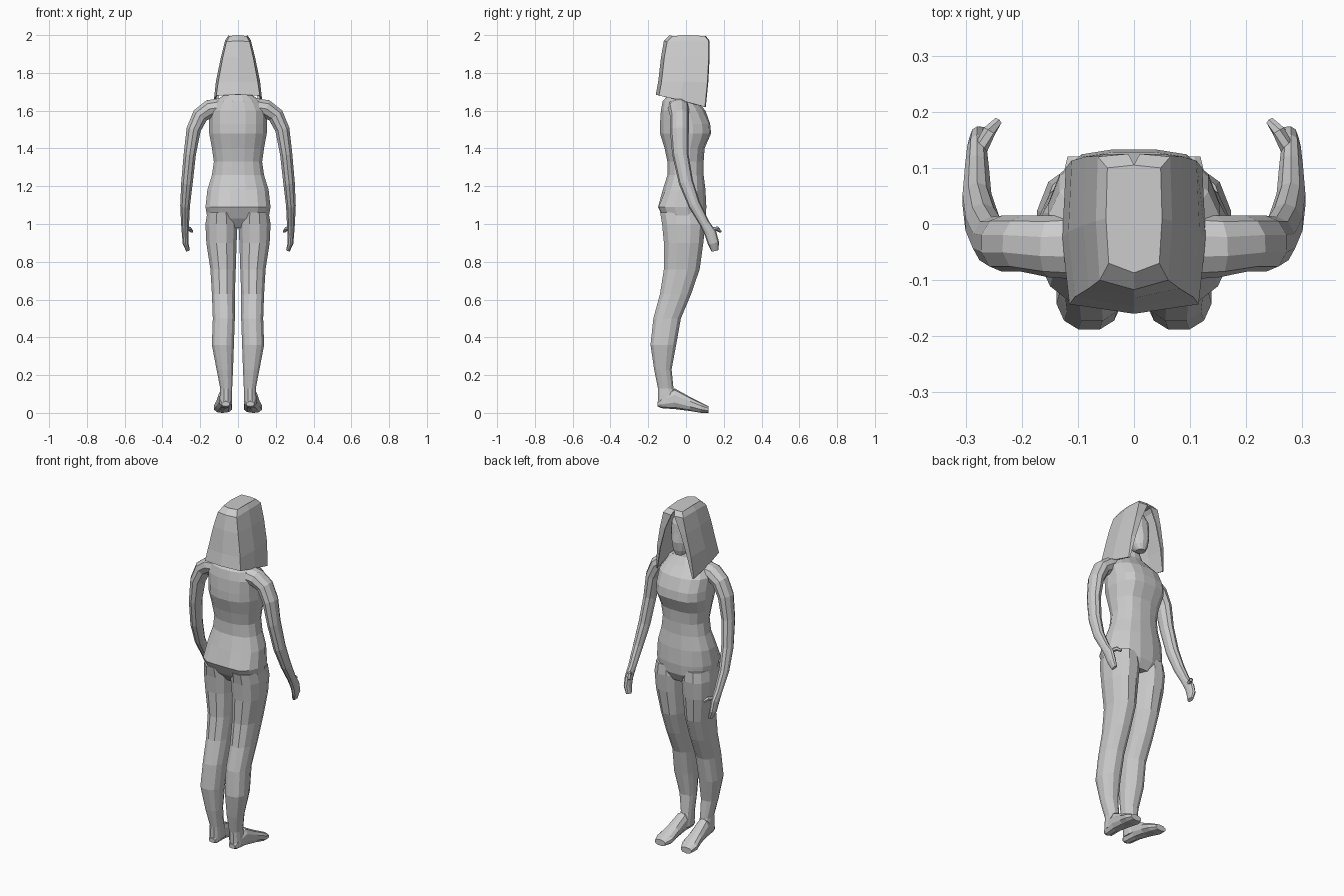
import bpy
import bmesh
from math import sin, cos, pi, exp, copysign
from mathutils import Vector

if "Cube" in bpy.data.objects:
    bpy.data.objects.remove(bpy.data.objects["Cube"])

CM = 0.01  # all tables below are in hundredths of a unit

grey = bpy.data.materials.new("plain_grey")
grey.use_nodes = True
colour = (0.6, 0.6, 0.6, 1)
grey.diffuse_color = colour
grey.node_tree.nodes["Principled BSDF"].inputs["Base Color"].default_value = colour


def soft(value, power=0.85):
    """Slightly squared version of a sine or cosine."""
    return copysign(abs(value) ** power, value)


def loft(name, rings, closed=True, caps=(True, True), mirrored=False):
    """Skin a list of equal-length rings with quads."""
    bm = bmesh.new()
    rows = [[bm.verts.new(Vector(p) * CM) for p in ring] for ring in rings]
    count = len(rows[0])
    for low, high in zip(rows, rows[1:]):
        for i in range(count if closed else count - 1):
            j = (i + 1) % count
            bm.faces.new((low[i], low[j], high[j], high[i]))
    for row, wanted in zip((rows[0], rows[-1]), caps):
        if wanted:
            bm.faces.new(row)
    bmesh.ops.remove_doubles(bm, verts=bm.verts, dist=0.0001)
    bmesh.ops.recalc_face_normals(bm, faces=bm.faces)
    mesh = bpy.data.meshes.new(name)
    bm.to_mesh(mesh)
    bm.free()
    mesh.materials.append(grey)
    obj = bpy.data.objects.new(name, mesh)
    bpy.context.collection.objects.link(obj)
    if mirrored:
        obj.modifiers.new("mirror", "MIRROR").use_mirror_merge = False
    return obj


def angles(count):
    return [2 * pi * (i + 0.5) / count for i in range(count)]


def level_ring(z, left, right, back, front, front_dent=0, back_dent=0, count=16):
    """Horizontal section, with an optional crease at the middle of front or back."""
    cx, cy = (left + right) / 2, (back + front) / 2
    rx, ry = (right - left) / 2, (front - back) / 2
    ring = []
    for a in angles(count):
        x, y = rx * soft(cos(a)), ry * soft(sin(a))
        dent = front_dent if y > 0 else back_dent
        y -= dent * sin(a) * exp(-(x / (rx * 0.3)) ** 2)
        ring.append((cx + x, cy + y, z))
    return ring


def tube(name, path, count=10):
    """Tapered limb along a path of x, y, z, half width, half depth."""
    points = [Vector(row[:3]) for row in path]
    rings = []
    for i, row in enumerate(path):
        along = (points[min(i + 1, len(path) - 1)] - points[max(i - 1, 0)]).normalized()
        depth = Vector((0, 1, 0))
        depth = (depth - along * depth.dot(along)).normalized()
        across = depth.cross(along)
        rings.append([points[i] + across * row[3] * cos(a) + depth * row[4] * sin(a)
                      for a in angles(count)])
    return loft(name, rings, mirrored=True)


# Torso and neck: height, half width, back, front, front crease, back crease
torso = [
    (98, 10, -9, 8, 0, 2), (103, 16.5, -13.5, 10.5, 0, 3),
    (109, 17.5, -16.5, 11, 0, 3), (118, 16.5, -12.5, 10.5, 0, 0),
    (126, 14, -10, 9.5, 0, 0), (133, 13, -10, 9.5, 0, 0),
    (140, 14, -11.5, 10.5, 1, 0), (148, 15.5, -14, 14.5, 2, 0),
    (153, 15.5, -14, 14, 2, 0), (160, 15.5, -13.5, 10.5, 0, 0),
    (165, 12.5, -12.5, 6, 0, 0), (169, 6.5, -9, 3, 0, 0),
    (173, 4.5, -7, 2, 0, 0), (180, 4.5, -6, 3, 0, 0),
]
loft("torso", [level_ring(z, -w, w, b, f, fd, bd) for z, w, b, f, fd, bd in torso])

# Head with a small nose
head = [
    (172, 2.5, 3, 8, 0), (175, 4.5, -3, 9, 0), (180, 6, -6, 9.2, -1.2),
    (185, 6.8, -8, 9, 0), (190, 6.5, -8, 8.5, 0), (195, 4.5, -6, 6, 0),
]
loft("head", [level_ring(z, -w, w, b, f, nose) for z, w, b, f, nose in head])

# Legs: height, inner, outer, back, front
legs = [
    (106, 1, 16.5, -14, 10), (100, 0, 17.5, -13, 10.5), (90, 0.5, 17, -12, 9.5),
    (76, 1, 14.8, -12, 7.5), (63, 1.5, 14, -14, 3), (50, 1.5, 13.5, -17.5, -2.5),
    (36, 2, 14, -19, -5), (23, 2.5, 11.5, -17, -7.5), (13, 3, 9.5, -15, -6.5),
    (5, 3, 10, -15, -4),
]
loft("legs", [level_ring(*row, count=12) for row in legs], mirrored=True)

# Feet: distance forward, centre, half width, sole, top
feet = [
    (-15, 6.5, 2, 3.5, 6), (-13, 6.5, 3, 2.5, 9), (-6, 7, 3.5, 2, 13),
    (2, 7.5, 4.2, 1, 8.5), (8, 8, 5, 0, 5.5), (12, 8.5, 3.5, 0, 3.5),
]
loft("feet", [[(cx + w * soft(cos(a)), y, (low + top) / 2 + (top - low) / 2 * soft(sin(a)))
               for a in angles(10)] for y, cx, w, low, top in feet], mirrored=True)

# Arms and hands
tube("arms", [
    (8, -4, 162, 5, 6), (15, -4, 161, 5, 5.5), (20, -3.5, 157.5, 4.5, 5),
    (23.5, -3.5, 150, 4, 5), (25.5, -3, 137, 3.4, 4.3), (27, 0, 122, 3.2, 3.8),
    (28, 4.5, 110, 2.7, 3.2), (28, 10, 100, 2.2, 2.6), (28, 13, 95, 1.8, 3.2),
    (27.8, 14.5, 90, 1.6, 3), (26.5, 15.3, 86, 1.1, 2),
])
tube("thumbs", [(27.5, 13, 97, 1.3, 1.3), (25.8, 16.5, 97.5, 1.2, 1.2),
                (24.3, 18.3, 96, 0.8, 0.8)], count=6)

# Hair: back height, front height, half width, back, front, parting share
hair = [
    (199.5, 199.5, 5, -8, 10, 0), (196.5, 197, 6.8, -11, 12, 0.15),
    (188, 188, 9, -12.5, 12, 0.55), (175, 175, 11.7, -14, 11.3, 0.75),
    (168, 162, 12.8, -15.3, 10, 0.9),
]
sheets = []
for zb, zf, w, back, front, part in hair:
    half = [(w * part, front + 0.5, zf), (w * 0.95, front, zf),
            (w, (front + back) / 2, (zf + zb) / 2 + 0.5), (w * 0.9, back + 1, zb)]
    other = [(-x, y, z) for x, y, z in reversed(half)]
    sheets.append(half + [(0, back - 0.7, zb + 0.5)] + other)
shell = loft("hair", sheets, closed=False, caps=(True, False))
thick = shell.modifiers.new("thickness", "SOLIDIFY")
thick.thickness = 0.006
thick.offset = -1
